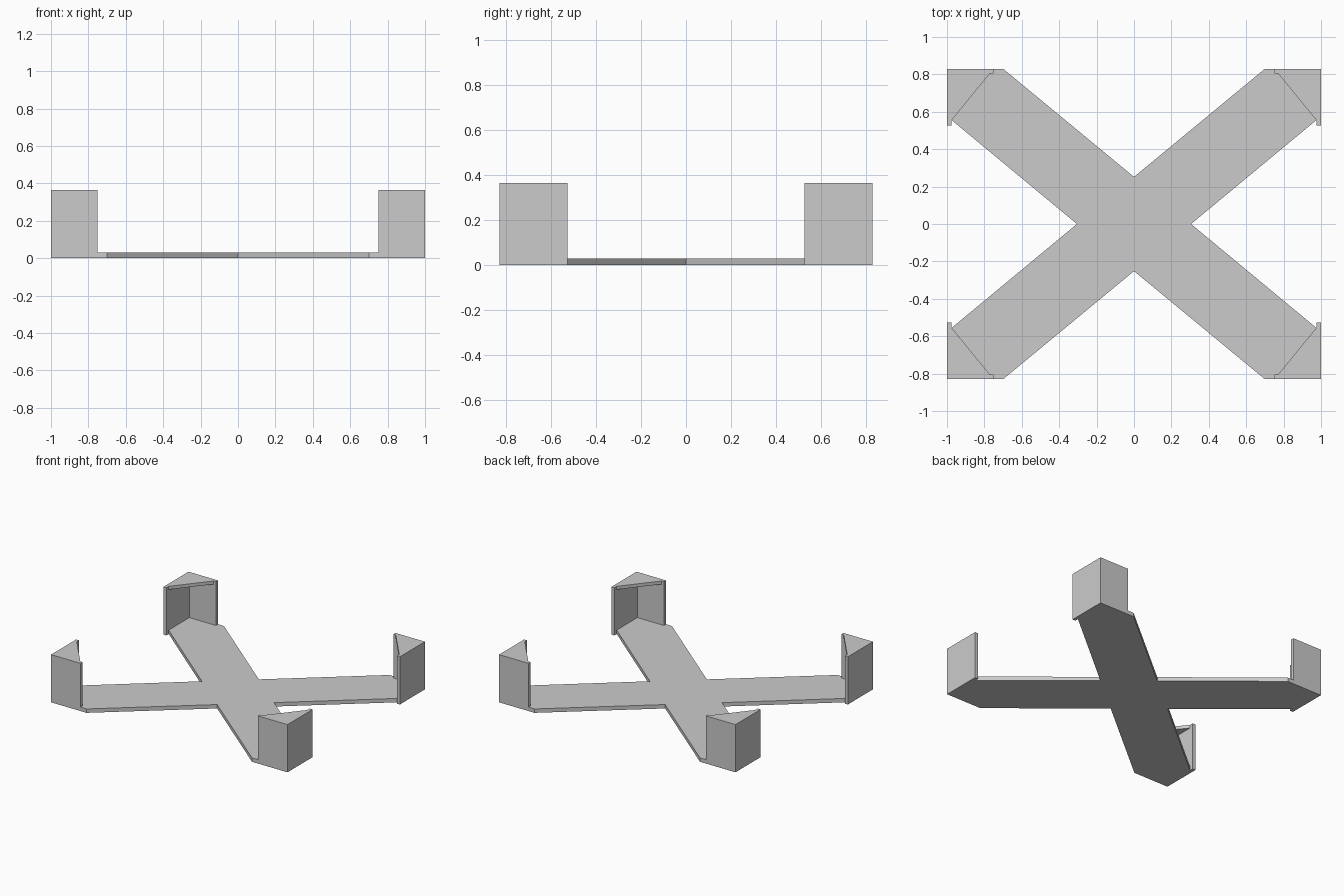
import bpy, bmesh

if "Cube" in bpy.data.objects:
    bpy.data.objects.remove(bpy.data.objects["Cube"])

HX, HY = 1.0, 0.83       # outer half sizes
T = 0.025                # wall thickness
BASE, TOP = 0.03, 0.365  # base thickness, bracket height

grey = bpy.data.materials.new("light grey")
grey.diffuse_color = (0.6, 0.6, 0.6, 1)
grey.use_nodes = True
grey.node_tree.nodes["Principled BSDF"].inputs["Base Color"].default_value = grey.diffuse_color


def prism(name, outline, z0, z1):
    """Extrude a flat outline from z0 to z1."""
    bm = bmesh.new()
    face = bm.faces.new([bm.verts.new((x, y, z0)) for x, y in outline])
    up = bmesh.ops.extrude_face_region(bm, geom=[face])["geom"]
    bmesh.ops.translate(bm, vec=(0, 0, z1 - z0),
                        verts=[v for v in up if isinstance(v, bmesh.types.BMVert)])
    bmesh.ops.recalc_face_normals(bm, faces=bm.faces)
    mesh = bpy.data.meshes.new(name)
    bm.to_mesh(mesh)
    bm.free()
    mesh.materials.append(grey)
    obj = bpy.data.objects.new(name, mesh)
    bpy.context.collection.objects.link(obj)
    return obj


# Cross-shaped base: one quadrant outline reflected around the centre
quarter = [(0.305, 0), (HX, 0.576), (HX, HY), (0.70, HY), (0, 0.252)]
outline = (quarter
           + [(-x, y) for x, y in quarter[-2::-1]]
           + [(-x, -y) for x, y in quarter[1:]]
           + [(x, -y) for x, y in quarter[-2:0:-1]])
prism("cross_base", outline, 0, BASE)

# Corner brackets: L-shaped wall with a triangular cap
wall = [(HX, 0.527), (HX, HY), (0.75, HY), (0.75, HY - T),
        (HX - T, HY - T), (HX - T, 0.527)]
cap = [(HX - T, 0.555), (HX - T, HY - T), (0.77, HY - T)]
for ys, yn in ((-1, "front"), (1, "back")):
    for xs, xn in ((-1, "left"), (1, "right")):
        def flip(pts):
            return [(x * xs, y * ys) for x, y in pts]
        prism(f"{yn}_{xn}_corner_wall", flip(wall), 0, TOP)
        prism(f"{yn}_{xn}_corner_cap", flip(cap), TOP - T, TOP)
